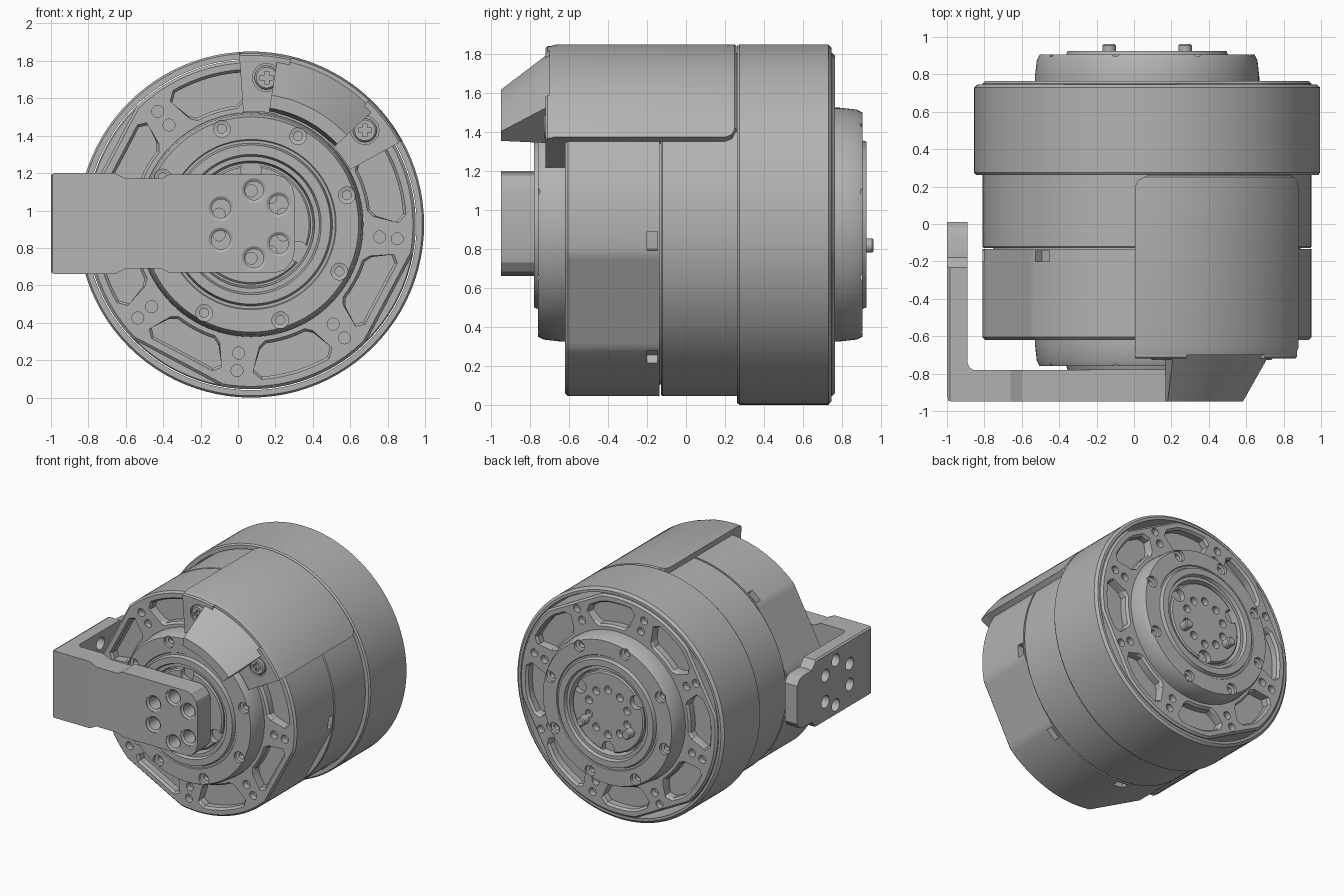
import bpy, bmesh, math
from math import sin, cos, radians

cube = bpy.data.objects.get("Cube")
if cube:
    bpy.data.objects.remove(cube, do_unlink=True)

CX, CZ = 0.07, 0.925          # main axis, running along y
R = 0.88                      # housing radius
FLATS = [-28, 62, 152, 242]
EIGHT = [45 * k for k in range(8)]
parts = []

grey = bpy.data.materials.new("machined grey")
grey.use_nodes = True
COLOUR = (0.45, 0.45, 0.45, 1)
grey.diffuse_color = COLOUR
grey.node_tree.nodes["Principled BSDF"].inputs["Base Color"].default_value = COLOUR


# ---- helpers ----
def loft(name, sections, closed=False):
    bm = bmesh.new()
    rows = [[bm.verts.new(p) for p in sec] for sec in sections]
    n = len(rows[0])
    pairs = list(zip(rows, rows[1:]))
    if closed:
        pairs.append((rows[-1], rows[0]))
    else:
        bm.faces.new(rows[0])
        bm.faces.new(rows[-1])
    for a, b in pairs:
        for i in range(n):
            j = (i + 1) % n
            bm.faces.new((a[i], a[j], b[j], b[i]))
    bmesh.ops.recalc_face_normals(bm, faces=bm.faces)
    me = bpy.data.meshes.new(name)
    bm.to_mesh(me)
    bm.free()
    ob = bpy.data.objects.new(name, me)
    bpy.context.scene.collection.objects.link(ob)
    me.materials.append(grey)
    parts.append(ob)
    return ob


def polar(a, r, y):
    return (CX + r * cos(radians(a)), y, CZ + r * sin(radians(a)))


def lathe(name, profile, x=CX, z=CZ, n=96, closed=False):
    ang = [2 * math.pi * i / n for i in range(n)]
    return loft(name, [[(x + r * cos(a), y, z + r * sin(a)) for a in ang]
                       for r, y in profile], closed)


def at(a, r):
    p = polar(a, r, 0)
    return p[0], p[2]


def prism(name, pts, lo, hi, axis):
    place = {"x": lambda u, v, w: (w, u, v),
             "y": lambda u, v, w: (u, w, v),
             "z": lambda u, v, w: (u, v, w)}[axis]
    return loft(name, [[place(u, v, w) for u, v in pts] for w in (lo, hi)])


def sector(a0, a1, r0, r1, y, n=24):
    steps = [a0 + (a1 - a0) * i / n for i in range(n + 1)]
    return [polar(a, r1, y) for a in steps] + [polar(a, r0, y) for a in reversed(steps)]


def cut(ob, tools, op="DIFFERENCE"):
    for t in tools:
        t.hide_render = True
        m = ob.modifiers.new("cut", "BOOLEAN")
        m.operation, m.object, m.solver = op, t, "EXACT"
    dg = bpy.context.evaluated_depsgraph_get()
    me = bpy.data.meshes.new_from_object(ob.evaluated_get(dg))
    ob.modifiers.clear()
    ob.data = me
    for t in tools:
        parts.remove(t)
        bpy.data.objects.remove(t, do_unlink=True)


def rim(a):
    # circle trimmed by four flats
    d = min(abs((a - f + 180) % 360 - 180) for f in FLATS)
    return min(R, 0.837 / cos(radians(d)))


def trimmed(y, inset=0.0):
    return [polar(a / 2, rim(a / 2) - inset, y) for a in range(0, 720, 4)]


def pocket_outline(c, y, grow):
    rin = 0.64 - grow
    shape = [(d, rin) for d in range(-10, 11, 4)] + [(13, rin + 0.03)]
    shape += [(d, rim(c + d) - 0.065 - (0.04 if abs(d) > 14 else 0) + grow)
              for d in (16, 13, 10, 6, 2, -2, -6, -10, -13, -16)]
    shape += [(-13, rin + 0.03)]
    return [polar(c + d * (1 + grow), r, y) for d, r in shape]


def pocket_tools(face, s, pair_angle):
    tools = []
    for k in EIGHT:
        c = pair_angle + 22.5 + k
        tools.append(loft("pocket_tool", [pocket_outline(c, face - s * d, g) for d, g in
                                          ((0.07, 0), (0.018, 0), (0.0, 0.015), (-0.02, 0.015))]))
        for r in (0.69, 0.785):
            tools.append(lathe("hole_tool", [(0.032, face - s * 0.05), (0.032, face + s * 0.02)],
                               *at(pair_angle + k, r), n=20))
    return tools


# ---- housings ----
front = loft("front_housing", [trimmed(-0.62, 0.015), trimmed(-0.605), trimmed(-0.135)])
windows = [loft("window_tool", [sector(a - 3.2, a + 3.2, 0.83, 0.95, y, 4) for y in (-0.2, -0.145)])
           for a in (k - 5.5 for k in EIGHT)]
cut(front, pocket_tools(-0.62, -1, -5.5) + windows)
lathe("core", [(0.82, -0.5), (0.82, 0.5)])
lathe("middle_housing", [(R - 0.006, -0.128), (R, -0.12), (R, 0.5)])
rear = loft("rear_housing", [trimmed(0.5), trimmed(0.75), trimmed(0.765, 0.015)])
cut(rear, pocket_tools(0.765, 1, 17))
lathe("rear_sleeve", [(0.915, 0.262), (0.925, 0.275), (0.925, 0.73), (0.905, 0.747),
                      (0.885, 0.747), (0.885, 0.262)], closed=True)

# ---- hubs at both ends ----
HUB = [(0.6, -0.03), (0.6, 0.02), (0.59, 0.11), (0.575, 0.14), (0.455, 0.14), (0.45, 0.133),
       (0.435, 0.133), (0.425, 0.16), (0.375, 0.16), (0.365, 0.135), (0.34, 0.135), (0.33, 0.08)]
for label, face, s, notch in (("front", -0.62, -1, 90), ("rear", 0.765, 1, 30)):
    hub = lathe(label + "_hub", [(r, face + s * h) for r, h in HUB])
    cut(hub, [lathe("screw_tool", [(0.024, face + s * 0.07), (0.024, face + s * 0.11),
                                   (0.045, face + s * 0.115), (0.045, face + s * 0.17)],
                    *at(17 + k, 0.535), n=24) for k in EIGHT])
    disc = lathe(label + "_rotor", [(0.32, face + s * 0.07), (0.32, face + s * 0.12),
                                    (0.31, face + s * 0.13)])
    tools = [lathe("notch_tool", [(0.055, face + s * 0.085), (0.055, face + s * 0.15)],
                   *at(notch + k, 0.29), n=24) for k in (0, 120, 240)]
    tools += [lathe("bolt_tool", [(0.032, face + s * 0.08), (0.032, face + s * 0.15)],
                    *at(18 + k * 36, 0.18), n=20) for k in range(10)]
    cut(disc, tools)
for side, a in (("left", -28), ("right", 208)):
    lathe(side + "_pin", [(0.036, 0.85), (0.036, 0.955), (0.028, 0.963)], *at(a, 0.23), n=24)

# ---- cable cover with hood, tabs and screws ----
loft("cover_shell", [sector(29 + e, 94 - e, 0.86, r, y) for e, r, y in
                     ((4, 0.915, 0.26), (3, 0.925, 0.25), (1, 0.925, 0.235), (0, 0.925, 0.2),
                      (0, 0.925, -0.66), (0.5, 0.915, -0.7))])
loft("cover_hood", [sector(43, 81, r0, r1, y) for r0, r1, y in
                    ((0.61, 0.92, -0.6), (0.61, 0.92, -0.665), (0.63, 0.7, -0.95))])
for label, a0, a1, c in (("upper", 76.5, 94, 84), ("lower", 29, 46.5, 39.6)):
    tab = loft(label + "_cover_tab", [sector(a0, a1, 0.605, r, y, 8) for r, y in
                                      ((0.915, -0.61), (0.915, -0.71), (0.905, -0.72))])
    x, z = at(c, 0.79)
    cut(tab, [lathe("seat_tool", [(0.075, -0.7), (0.075, -0.75)], x, z, n=32)])
    head = lathe(label + "_cover_screw", [(0.064, -0.69), (0.064, -0.718), (0.055, -0.728)], x, z, n=32)
    tools = []
    for w, h in ((0.034, 0.012), (0.012, 0.034)):
        tools.append(prism("cross_tool", [(x - w, z - h), (x + w, z - h), (x + w, z + h), (x - w, z + h)],
                           -0.71, -0.75, "y"))
    cut(head, tools)

# ---- output bracket: angle profile trimmed by its front and side outlines ----
bracket = prism("output_bracket", [(-1, -0.925), (-0.993, -0.943), (-0.975, -0.95), (0.4, -0.95),
                                   (0.4, -0.78), (-0.86, -0.78), (-0.882, -0.765), (-0.89, -0.74),
                                   (-0.89, 0.01), (-1, 0.01)], 0.6, 1.25, "z")
half = [(-1.1, 0.255), (-0.995, 0.262), (-0.985, 0.27), (-0.66, 0.27), (-0.6, 0.24), (-0.41, 0.24),
        (-0.37, 0.262), (0.2, 0.262), (0.25, 0.248), (0.29, 0.2), (0.302, 0.15)]
zc = 0.93
outline = [(x, zc + h) for x, h in half] + [(x, zc - h) for x, h in reversed(half)]
side = [(-1.1, 0.3), (-0.26, 0.3), (-0.18, 0.21), (-0.06, 0.21), (-0.02, 0.195), (0.02, 0.14)]
side = [(y, zc + h) for y, h in side] + [(y, zc - h) for y, h in reversed(side)]
cut(bracket, [prism("front_trim", outline, -1.1, 0.2, "y")], "INTERSECT")
cut(bracket, [prism("side_trim", side, -1.2, 0.6, "x")], "INTERSECT")
holes = []
for a in (152, 207, 85, 36, -35, -85):
    x, z = at(a, 0.182)
    holes.append(lathe("bracket_hole", [(0.066, -1), (0.066, -0.945), (0.05, -0.935), (0.05, -0.7)], x, z, n=32))
    ring = [(x - CX - 0.5 + 0.05 * cos(t * math.pi / 12), z + 0.05 * sin(t * math.pi / 12)) for t in range(24)]
    holes.append(prism("leg_hole", ring, -1.1, -0.8, "x"))
cut(bracket, holes)

# ---- smooth shading with sharp edges kept ----
bpy.ops.object.select_all(action="DESELECT")
for ob in parts:
    ob.select_set(True)
bpy.context.view_layer.objects.active = parts[0]
bpy.ops.object.shade_smooth_by_angle(angle=radians(25))
